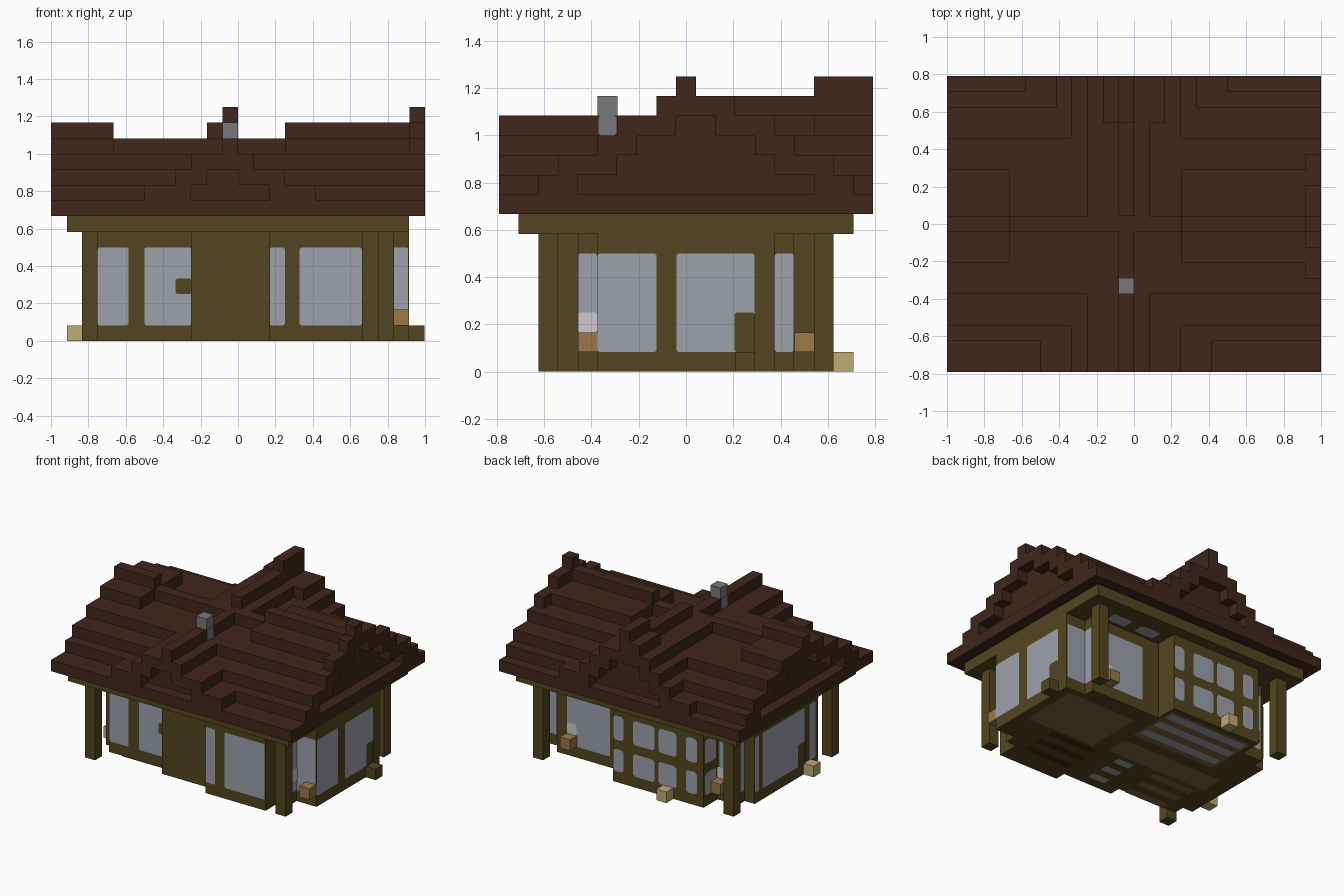
import bpy
import bmesh
from mathutils import Vector

cube = bpy.data.objects.get("Cube")
if cube:
    bpy.data.objects.remove(cube)

U = 1 / 12          # block size
NX, NY = 24, 19     # roof footprint in blocks


def material(name, r, g, b):
    m = bpy.data.materials.new(name)
    m.diffuse_color = (r, g, b, 1)
    m.use_nodes = True
    bsdf = m.node_tree.nodes["Principled BSDF"]
    bsdf.inputs["Base Color"].default_value = (r, g, b, 1)
    bsdf.inputs["Roughness"].default_value = 0.9
    return m


ROOF = material("dark brown roof", .051, .020, .0115)
WOOD = material("olive timber", .086, .060, .014)
GLASS = material("blue grey glass", .34, .355, .41)
STONE = material("chimney grey", .19, .19, .19)
TAN = material("pale tan", .52, .41, .18)
POT = material("warm brown", .32, .19, .065)
WHITE = material("pale petals", .62, .60, .59)
FLOOR = material("floor brown", .20, .125, .047)


def finish(name, bm, mat):
    me = bpy.data.meshes.new(name)
    bm.to_mesh(me)
    bm.free()
    me.materials.append(mat)
    ob = bpy.data.objects.new(name, me)
    bpy.context.collection.objects.link(ob)
    return ob


def box(name, mat, x, y, z):
    bm = bmesh.new()
    bmesh.ops.create_cube(bm, size=1)
    for v in bm.verts:
        v.co = Vector([(r[0] + r[1]) / 2 + c * (r[1] - r[0])
                       for r, c in zip((x, y, z), v.co)])
    return finish(name, bm, mat)


def block(name, mat, x, y, z):
    return box(name, mat, (x, x + U), (y, y + U), (z, z + U))


def plate(name, mat, axis, sign, pos, a, b, cut=.008, lift=.004):
    """Thin panel with clipped corners, facing along sign * axis."""
    (a0, a1), (b0, b1) = a, b
    pts = [(a0 + cut, b0), (a1 - cut, b0), (a1, b0 + cut), (a1, b1 - cut),
           (a1 - cut, b1), (a0 + cut, b1), (a0, b1 - cut), (a0, b0 + cut)]
    bm = bmesh.new()
    verts = []
    for p, q in pts:
        co = [p, q]
        co.insert(axis, pos + sign * lift)
        verts.append(bm.verts.new(co))
    face = bm.faces.new(verts)
    face.normal_update()
    if face.normal[axis] * sign < 0:
        face.normal_flip()
    return finish(name, bm, mat)


# Stepped roof: run-length profiles of block heights
def runs(*pairs):
    return [h for count, h in pairs for _ in range(count)]


main = runs((2, 9), (1, 10), (2, 11), (4, 12), (1, 13), (5, 12), (2, 11), (1, 10), (1, 9))
end = runs((2, 9), (1, 10), (2, 11), (1, 12), (2, 13), (1, 14), (1, 15), (2, 14),
           (2, 13), (1, 12), (2, 11), (1, 10), (1, 9))
front = runs((6, 9), (2, 10), (1, 11), (2, 12), (1, 13), (1, 12), (2, 11), (2, 10), (7, 9))
back = runs((5, 9), (2, 10), (1, 11), (1, 12), (2, 13), (1, 14), (1, 13), (2, 12),
            (1, 11), (2, 10), (6, 9))
back_cap = {10: 14, 11: 15, 13: 13}


def height(i, j):
    if i == NX - 1:
        return end[j]
    h = main[j] + (1 if (i < 4 or i > 14) and 7 <= j <= 12 else 0)
    gable = front[i] if j < 9 else back[i] if j > 9 else 0
    if j > 15:
        gable = back_cap.get(i, gable)
    return max(h, gable)


H = [[height(i, j) for j in range(NY)] for i in range(NX)]


def recessed(i, j, k):
    """Hollow under the rakes at the four gable ends."""
    if k == 8:
        return False
    if i in (0, NX - 1) and 0 < j < NY - 1:
        return min(H[i][j - 1:j + 2]) >= k + 2
    if j in (0, NY - 1) and 0 < i < NX - 1:
        return min(H[n][j] for n in (i - 1, i, i + 1)) >= k + 2
    return False


cells = {(i, j, k) for i in range(NX) for j in range(NY)
         for k in range(8, H[i][j]) if not recessed(i, j, k)}
bm = bmesh.new()
for cell in cells:
    for axis in range(3):
        for side in (0, 1):
            near = list(cell)
            near[axis] += 2 * side - 1
            if tuple(near) in cells:
                continue
            loop = []
            for p, q in ((0, 0), (1, 0), (1, 1), (0, 1)):
                c = list(cell)
                c[axis] += side
                c[(axis + 1) % 3] += p
                c[(axis + 2) % 3] += q
                loop.append(bm.verts.new(((c[0] - NX / 2) * U, (c[1] - NY / 2) * U, c[2] * U)))
            bm.faces.new(loop if side else loop[::-1])
bmesh.ops.remove_doubles(bm, verts=bm.verts, dist=1e-4)
bmesh.ops.dissolve_limit(bm, angle_limit=.01, verts=bm.verts, edges=bm.edges)
finish("stepped_roof", bm, ROOF)

# Chimney with a stone patch on both sides of the ridge
box("chimney", STONE, (-U, 0), (-.375, -.29), (13 * U, 14 * U))
for s, x in ((1, 0), (-1, -U)):
    plate("chimney_patch", STONE, 0, s, x, (-.37, -.295), (1.0, 13 * U))

# Walls, wings, posts and eaves
T = 7 * U
wall = (0, T)
box("eaves_beam", WOOD, (-.915, .915), (-.708, .708), (T, 8 * U))
box("main_walls", WOOD, (-.75, .75), (-.458, .458), wall)
box("right_bay", WOOD, (.7, .915), (-.375, .375), wall)
box("left_bay", WOOD, (-.833, -.7), (-.375, .375), wall)
box("entrance_block", WOOD, (-.25, .17), (-.542, -.4), wall)
box("front_wing", WOOD, (.167, .667), (-.625, -.4), wall)
box("back_wing", WOOD, (-.583, .167), (.4, .625), wall)
for sx in (-1, 1):
    for sy in (-1, 1):
        box("corner_post", WOOD, sorted((sx * .75, sx * .833)),
            sorted((sy * .542, sy * .625)), wall)

# Tall windows: axis, side, wall position, spans
tall = (U, .5)
for axis, sign, pos, spans in (
        (1, -1, -.458, ((-.75, -.585), (-.5, -.25))),
        (1, -1, -.625, ((.17, .25), (.33, .662))),
        (1, -1, -.375, ((.755, .91),)),
        (1, 1, .375, ((.755, .91),)),
        (0, 1, .915, ((-.375, -.125), (-.04, .29))),
        (0, 1, .75, ((-.458, -.375), (.375, .458))),
        (0, -1, -.833, ((-.34, -.27), (-.21, .29), (.33, .375))),
        (0, -1, -.75, ((-.455, -.38), (.38, .455))),
        (1, 1, .458, ((.31, .665), (-.74, -.6)))):
    for span in spans:
        plate("tall_window", GLASS, axis, sign, pos, span, tall)

# Small paned windows of the back wing
for rows in ((U, .25), (.32, .5)):
    for span in ((.08, .165), (-.18, 0), (-.36, -.21), (-.53, -.44)):
        plate("paned_window", GLASS, 1, 1, .625, span, rows, cut=.016)
    plate("paned_window", GLASS, 0, -1, -.583, (.48, .61), rows, cut=.016)

# Timber corners over the glass
plate("window_latch", WOOD, 1, -1, -.458, (-.333, -.25), (.25, .333), lift=.008)
plate("window_corner", WOOD, 0, 1, .915, (.205, .292), (U, .25), lift=.008)
plate("window_corner", WOOD, 0, -1, -.833, (-.215, -.13), (U, .25), lift=.008)

# Loose blocks and pots, with pale petals on the wall behind each pot
block("side_block", WOOD, .915, .208, 0)
block("left_block", TAN, -.915, -.29, 0)
block("back_block", TAN, -.333, .625, 0)
block("front_pot", POT, .83, -.458, U)
plate("front_petals", WHITE, 0, 1, .75, (-.458, -.375), (2 * U, 3 * U), lift=.008)
for x in (.583, -.667):
    block("back_pot", POT, x, .46, U)
    plate("back_petals", WHITE, 1, 1, .458, (x, x + U), (2 * U, 3 * U), lift=.008)

# Underside: floor panels and strips
plate("floor_panel", FLOOR, 2, -1, 0, (.27, .85), (-.12, .33), lift=.002)
plate("floor_panel", FLOOR, 2, -1, 0, (-.55, .15), (.17, .58), lift=.002)
plate("floor_panel", FLOOR, 2, -1, 0, (-.7, .15), (-.1, .08), lift=.002)
for y in (.22, .36, .49):
    plate("pale_strip", GLASS, 2, -1, 0, (-.53, .13), (y, y + .07), lift=.004)
for y in (-.2, -.33, -.46):
    plate("dark_strip", ROOF, 2, -1, 0, (.2, .6), (y, y + .06), lift=.003)
    plate("brown_strip", FLOOR, 2, -1, 0, (-.65, -.3), (y, y + .06), lift=.003)
    plate("pale_patch", GLASS, 2, -1, 0, (-.12, .02), (y, y + .06), lift=.003)
for x in (.25, .5):
    plate("soffit_patch", GLASS, 2, -1, T, (x, x + .16), (.49, .58))
